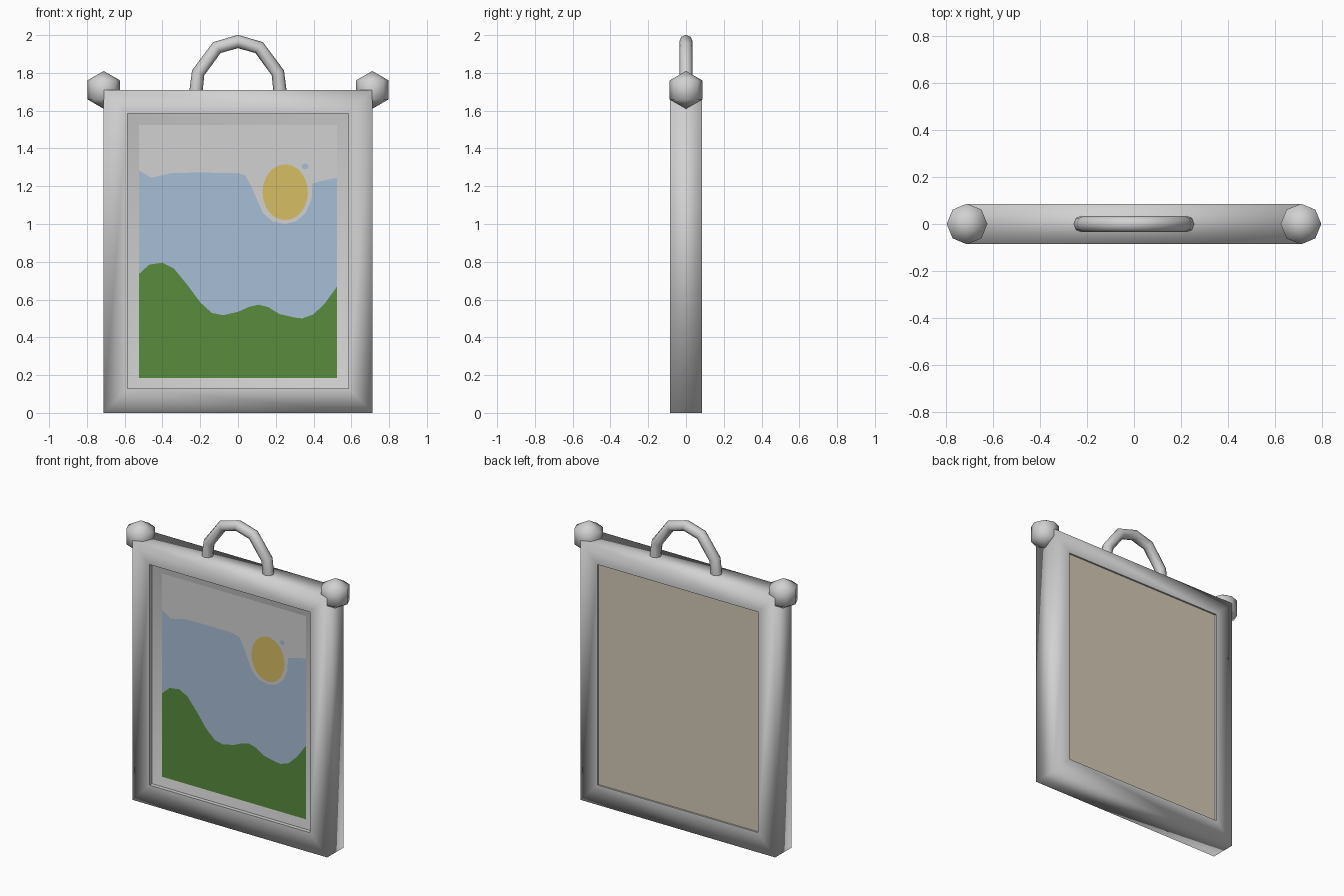
import bpy, bmesh, math

if "Cube" in bpy.data.objects:
    bpy.data.objects.remove(bpy.data.objects["Cube"])


def material(name, rgb):
    m = bpy.data.materials.new(name)
    m.diffuse_color = (*rgb, 1)
    m.use_nodes = True
    m.node_tree.nodes["Principled BSDF"].inputs["Base Color"].default_value = m.diffuse_color
    return m


GREY = material("light_grey", (0.64, 0.64, 0.645))
BLUE = material("sky_blue", (0.39, 0.51, 0.67))
GREEN = material("hill_green", (0.098, 0.26, 0.048))
YELLOW = material("sun_yellow", (0.67, 0.51, 0.127))
BEIGE = material("back_beige", (0.65, 0.58, 0.46))


def add_mesh(name, verts, faces, mats, smooth=False, indices=None):
    me = bpy.data.meshes.new(name)
    me.from_pydata(verts, [], faces)
    for m in mats:
        me.materials.append(m)
    for i, p in enumerate(me.polygons):
        p.use_smooth = smooth
        if indices:
            p.material_index = indices[i]
    ob = bpy.data.objects.new(name, me)
    bpy.context.collection.objects.link(ob)
    return ob


def loft(name, rects, mat, smooth=True):
    """Join rectangles given as (half width, bottom, top, y) into a ring."""
    verts, faces = [], []
    for w, lo, hi, y in rects:
        verts += [(-w, y, lo), (w, y, lo), (w, y, hi), (-w, y, hi)]
    for r in range(len(rects) - 1):
        for k in range(4):
            a, b = r * 4 + k, r * 4 + (k + 1) % 4
            faces.append((a, b, b + 4, a + 4))
    return add_mesh(name, verts, faces, [mat], smooth)


D = 0.086                      # half depth of the frame
OUT = (0.711, 0.0, 1.71)       # outer outline
INN = (0.585, 0.13, 1.585)     # frame opening
PIC = (0.525, 0.185, 1.525)    # picture outline
PY = -0.042                    # picture depth

# Frame body with softly shaded outer edges
loft("frame", [(*INN, D), (*OUT, D), (*OUT, -D), (*INN, -D)][::-1], GREY)
# Recess walls, sloped inner rim and back recess
loft("front_recess", [(*INN, -0.06), (*INN, -D)], GREY, False)
loft("inner_rim", [(*PIC, PY), (*INN, -0.06)], GREY)
loft("back_recess", [(*INN, D), (*INN, 0.075)], GREY, False)

# Back panel
w, lo, hi = INN
add_mesh("back_panel", [(-w, 0.075, lo), (-w, 0.075, hi), (w, 0.075, hi), (w, 0.075, lo)],
         [(0, 1, 2, 3)], [BEIGE])

# Picture: hills, sky and cloud bands between two outlines
HILL = [(-.525, .735), (-.47, .785), (-.4, .795), (-.34, .765), (-.27, .68), (-.2, .585),
        (-.14, .53), (-.08, .517), (0, .535), (.06, .562), (.11, .573), (.16, .56),
        (.22, .523), (.3, .505), (.34, .5), (.4, .522), (.46, .58), (.525, .67)]
CLOUD = [(-.525, 1.285), (-.46, 1.245), (-.35, 1.27), (-.2, 1.272), (0, 1.27), (.04, 1.255),
         (.07, 1.2), (.1, 1.13), (.13, 1.06), (.18, 1.015), (.25, 1.0), (.31, 1.015),
         (.36, 1.06), (.39, 1.13), (.395, 1.215), (.45, 1.23), (.525, 1.245)]


def height(line, x):
    for (x0, z0), (x1, z1) in zip(line, line[1:]):
        if x <= x1:
            return z0 + (z1 - z0) * (x - x0) / (x1 - x0)
    return line[-1][1]


xs = sorted({p[0] for p in HILL + CLOUD})
verts, faces, ids = [], [], []
for i, x in enumerate(xs):
    verts += [(x, PY, z) for z in (PIC[1], height(HILL, x), height(CLOUD, x), PIC[2])]
    if i:
        for k in range(3):
            a = (i - 1) * 4 + k
            faces.append((a, a + 4, a + 5, a + 1))
            ids.append(k)
add_mesh("picture", verts, faces, [GREEN, BLUE, GREY], indices=ids)


# Sun and small sky fleck as thin plates on the picture
def disc(name, x, z, rx, rz, mat, n=24):
    vs = [(x + rx * math.cos(t * math.tau / n), PY - 0.003, z + rz * math.sin(t * math.tau / n))
          for t in range(n)]
    add_mesh(name, vs, [tuple(range(n))], [mat])


disc("sun", 0.25, 1.168, 0.12, 0.148, YELLOW)
disc("sky_fleck", 0.355, 1.305, 0.018, 0.015, BLUE, 10)

# Faceted corner knobs
for side, x in (("left", -0.711), ("right", 0.711)):
    bm = bmesh.new()
    bmesh.ops.create_uvsphere(bm, u_segments=8, v_segments=3, radius=0.1)
    me = bpy.data.meshes.new("knob_" + side)
    bm.to_mesh(me)
    bm.free()
    me.materials.append(GREY)
    for p in me.polygons:
        p.use_smooth = True
    ob = bpy.data.objects.new("knob_" + side, me)
    ob.location = (x, 0, 1.71)
    bpy.context.collection.objects.link(ob)

# Carrying handle: round tube along a coarse arch
half = [(.222, 1.705), (.211, 1.80), (.112, 1.934)]
path = [(-x, z) for x, z in half] + [(0, 1.966)] + half[::-1]
cu = bpy.data.curves.new("handle", 'CURVE')
cu.dimensions = '3D'
cu.bevel_depth = 0.035
cu.bevel_resolution = 2
cu.use_fill_caps = True
sp = cu.splines.new('POLY')
sp.points.add(len(path) - 1)
for p, (x, z) in zip(sp.points, path):
    p.co = (x, 0, z, 1)
cu.materials.append(GREY)
bpy.context.collection.objects.link(bpy.data.objects.new("handle", cu))
